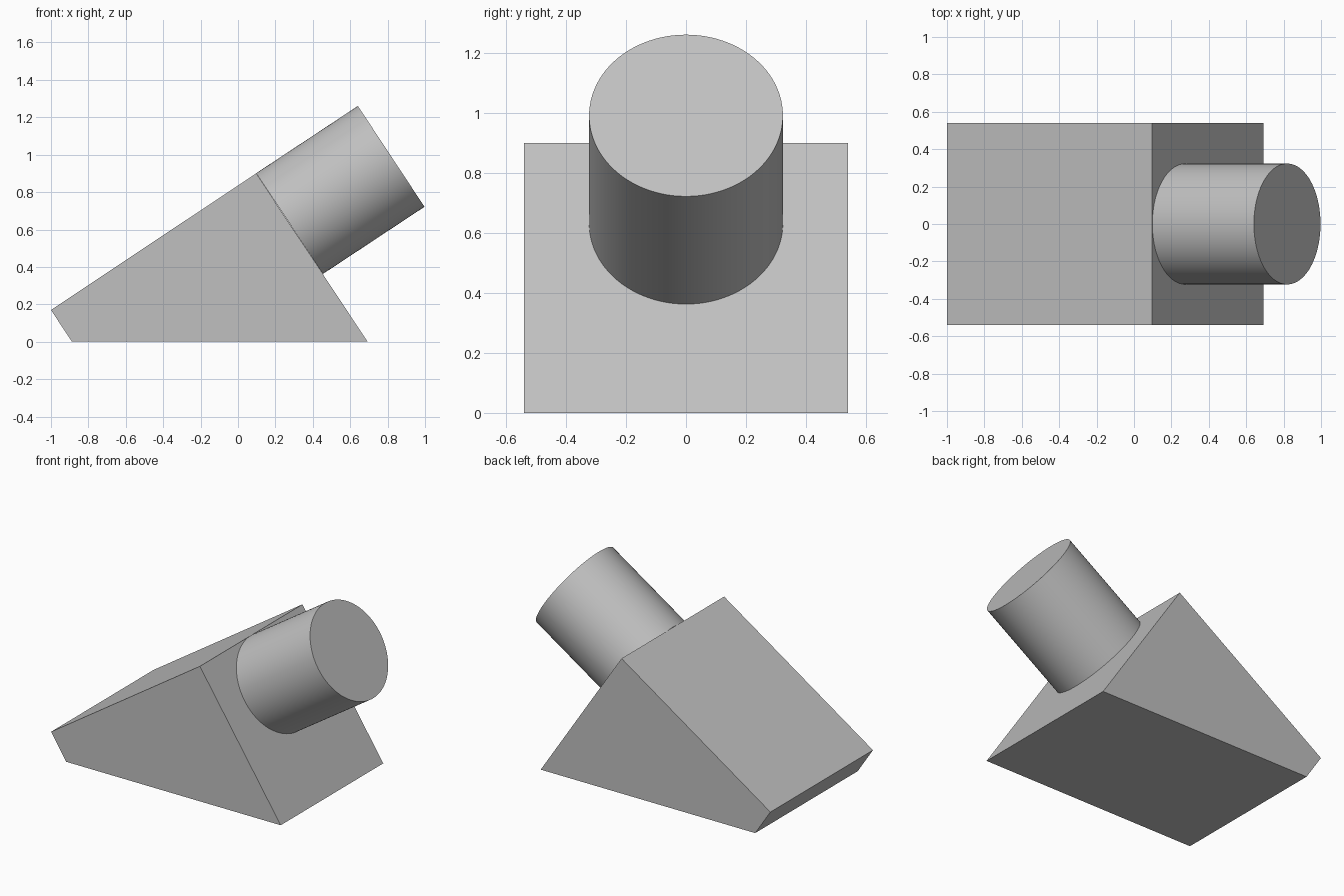
import bpy
import bmesh
import math
from mathutils import Vector

cube = bpy.data.objects.get("Cube")
if cube:
    bpy.data.objects.remove(cube, do_unlink=True)

GREY = (0.53, 0.53, 0.53, 1.0)
mat = bpy.data.materials.new("plain_grey")
mat.use_nodes = True
mat.diffuse_color = GREY
mat.node_tree.nodes["Principled BSDF"].inputs["Base Color"].default_value = GREY


def add_object(name, bm):
    bmesh.ops.recalc_face_normals(bm, faces=bm.faces[:])
    mesh = bpy.data.meshes.new(name)
    bm.to_mesh(mesh)
    bm.free()
    mesh.materials.append(mat)
    obj = bpy.data.objects.new(name, mesh)
    bpy.context.collection.objects.link(obj)
    return obj


# Wedge block: side profile (x, z) extruded across the width
half_width = 0.54
profile = [(-1.0, 0.17), (-0.888, 0.0), (0.693, 0.0), (0.097, 0.9)]
bm = bmesh.new()
side = bm.faces.new([bm.verts.new((x, -half_width, z)) for x, z in profile])
sweep = bmesh.ops.extrude_face_region(bm, geom=[side], use_keep_orig=True)
moved = [v for v in sweep["geom"] if isinstance(v, bmesh.types.BMVert)]
bmesh.ops.translate(bm, verts=moved, vec=(0, 2 * half_width, 0))
add_object("wedge_block", bm)

# Round peg standing square on the sloped face, flush with the ridge
start = Vector((0.276, 0, 0.632))
end = Vector((0.819, 0, 0.991))
axis = end - start
bm = bmesh.new()
bmesh.ops.create_cone(bm, cap_ends=True, segments=96,
                      radius1=0.323, radius2=0.323, depth=axis.length)
peg = add_object("round_peg", bm)
peg.location = (start + end) / 2
peg.rotation_euler = axis.to_track_quat("Z", "Y").to_euler()

# Smooth the peg wall, keep its rim crisp
bpy.ops.object.select_all(action="DESELECT")
peg.select_set(True)
bpy.context.view_layer.objects.active = peg
bpy.ops.object.shade_smooth_by_angle(angle=math.radians(30))
